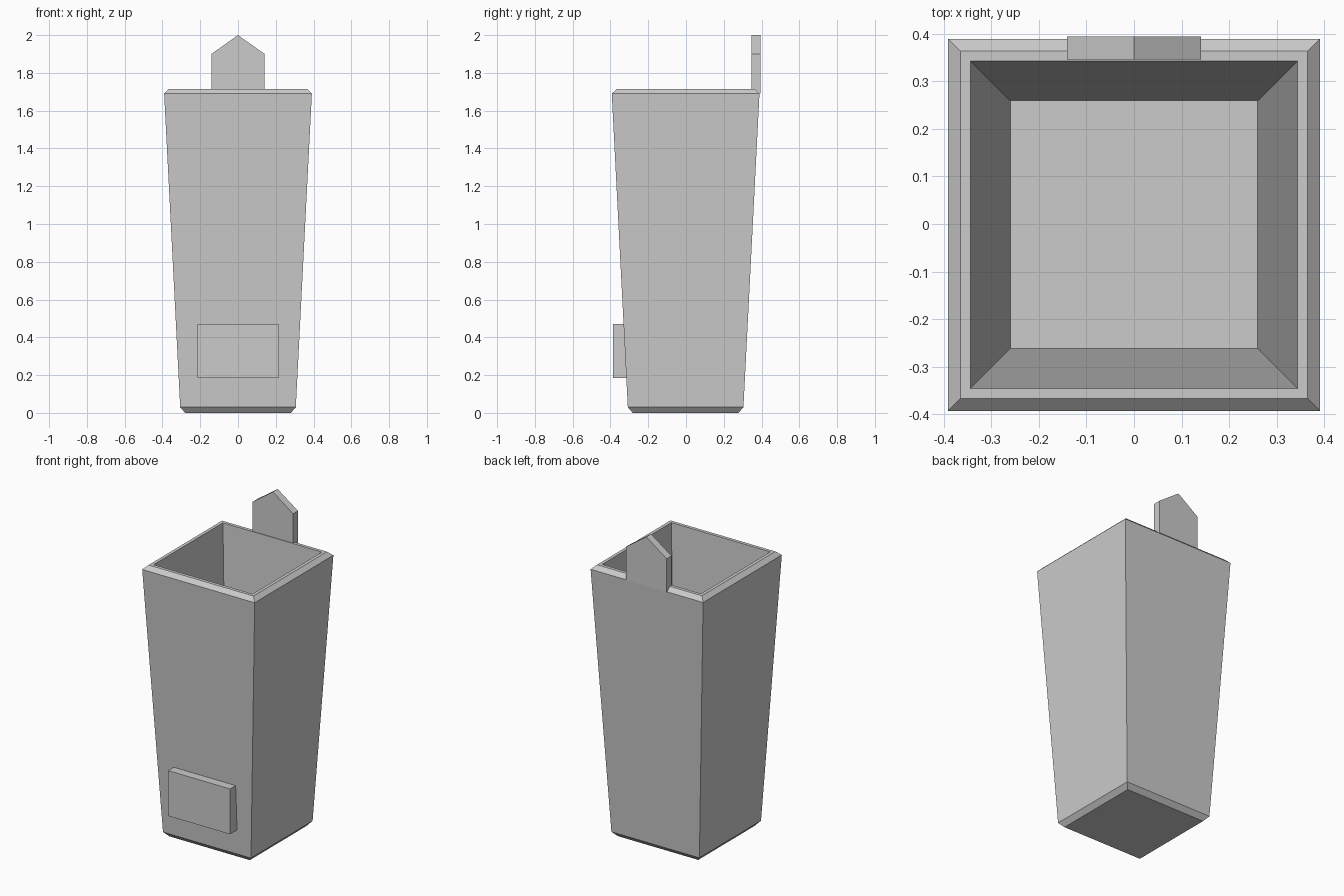
import bpy

cube = bpy.data.objects.get("Cube")
if cube:
    bpy.data.objects.remove(cube, do_unlink=True)

GREY = (0.6, 0.6, 0.6, 1.0)
grey = bpy.data.materials.new("plain_grey")
grey.use_nodes = True
grey.diffuse_color = GREY
grey.node_tree.nodes["Principled BSDF"].inputs["Base Color"].default_value = GREY


def add_mesh(name, verts, faces):
    mesh = bpy.data.meshes.new(name)
    mesh.from_pydata(verts, [], faces)
    mesh.materials.append(grey)
    obj = bpy.data.objects.new(name, mesh)
    bpy.context.collection.objects.link(obj)
    return obj


def square_loft(name, rings, y_shift=0.0):
    """Skin a stack of (half width, height) squares and cap both ends."""
    corners = ((-1, -1), (1, -1), (1, 1), (-1, 1))
    verts = [(cx * h, cy * h + y_shift, z) for h, z in rings for cx, cy in corners]
    faces = [(3, 2, 1, 0)]
    for r in range(len(rings) - 1):
        a, b = 4 * r, 4 * r + 4
        for i in range(4):
            j = (i + 1) % 4
            faces.append((a + i, a + j, b + j, b + i))
    last = 4 * (len(rings) - 1)
    faces.append(tuple(range(last, last + 4)))
    return add_mesh(name, verts, faces)


def plate(name, outline, y_front, y_back):
    """Extrude an anticlockwise (x, z) outline along y."""
    n = len(outline)
    verts = [(x, y, z) for y in (y_front, y_back) for x, z in outline]
    faces = [tuple(range(n)), tuple(reversed(range(n, 2 * n)))]
    for i in range(n):
        j = (i + 1) % n
        faces.append((i, i + n, j + n, j))
    return add_mesh(name, verts, faces)


# Hollow tapered body: chamfered foot, chamfered rim, inner walls and floor
square_loft("tapered_body", [
    (0.28, 0.0), (0.306, 0.03), (0.391, 1.69),
    (0.365, 1.715), (0.344, 1.715), (0.26, 0.07),
], y_shift=-0.002)

# Pointed tab standing on the back rim
plate("back_tab", [(-0.141, 1.69), (0.141, 1.69), (0.141, 1.9),
                   (0.0, 2.0), (-0.141, 1.9)], 0.346, 0.394)

# Raised panel low on the front
plate("front_panel", [(-0.215, 0.185), (0.215, 0.185),
                      (0.215, 0.47), (-0.215, 0.47)], -0.386, -0.30)
